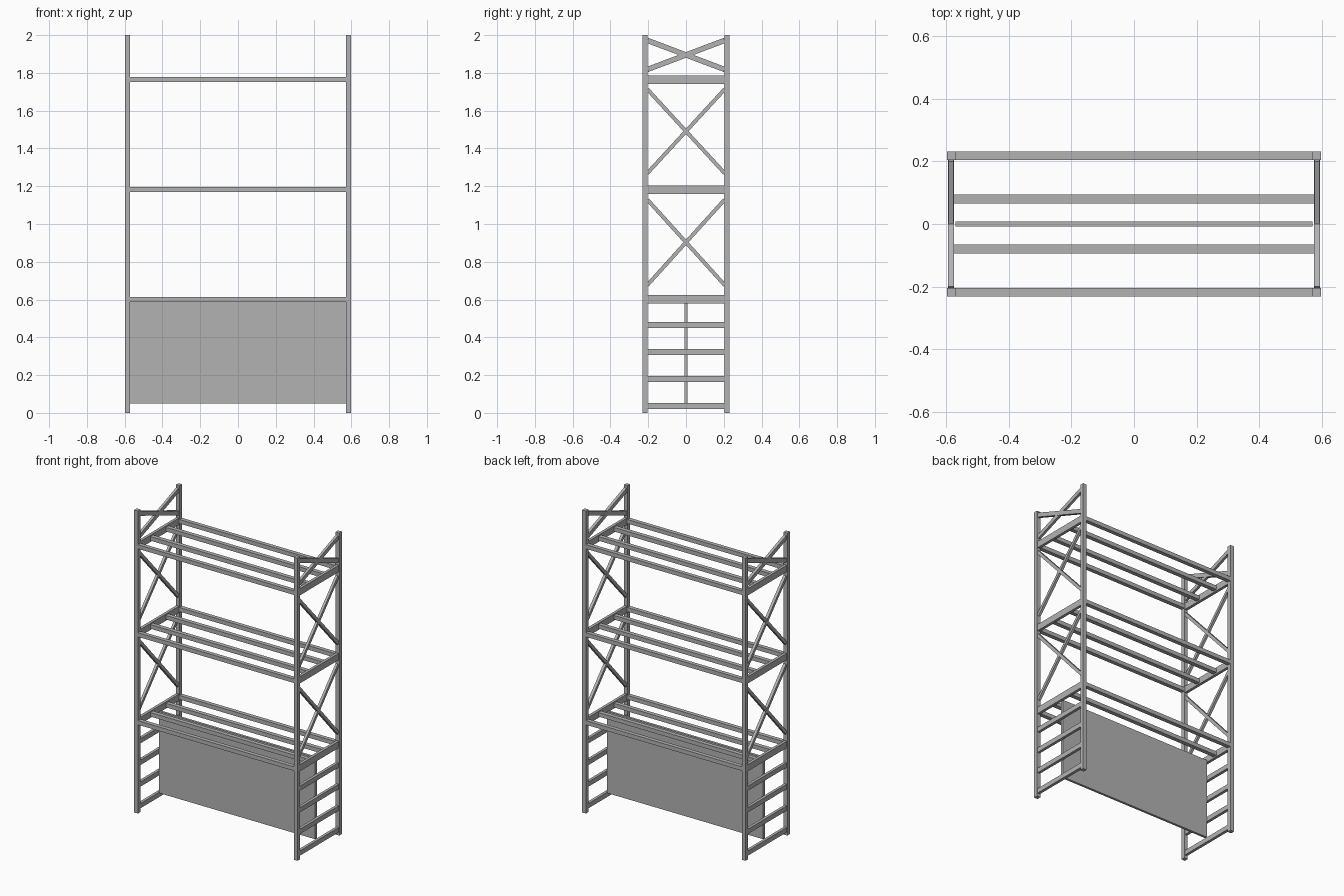
import bpy
from mathutils import Vector

cube = bpy.data.objects.get("Cube")
if cube:
    bpy.data.objects.remove(cube, do_unlink=True)

# Single grey metal colour
GREY = (0.45, 0.45, 0.45, 1)
metal = bpy.data.materials.new("grey_metal")
metal.diffuse_color = GREY
metal.use_nodes = True
metal.node_tree.nodes["Principled BSDF"].inputs["Base Color"].default_value = GREY

POST_X, POST_Y, POST = 0.584, 0.218, 0.027
INNER_X, INNER_Y = POST_X - POST / 2, POST_Y - POST / 2
SIDES = (("left", 1), ("right", -1))
ENDS = (("front", -1), ("back", 1))


def box(name, centre, size, tilt=0):
    """Box of the given size, turned about x by tilt."""
    bpy.ops.mesh.primitive_cube_add(size=1, location=centre, rotation=(tilt, 0, 0))
    ob = bpy.context.object
    ob.name = name
    ob.scale = size
    ob.data.materials.append(metal)
    return ob


def brace(name, x, start, end, width, thick):
    """Flat diagonal bar between two (y, z) points."""
    a, b = Vector(start), Vector(end)
    mid, d = (a + b) / 2, b - a
    tilt = Vector((1, 0)).angle_signed(d)
    box(name, (x, mid.x, mid.y), (width, d.length, thick), -tilt)


# Corner posts
for side, sx in SIDES:
    for end, sy in ENDS:
        box(f"{end}_{side}_post", (sx * POST_X, sy * POST_Y, 1), (POST, POST, 2))

# Shelf levels: four long beams resting between deep end rails
for level, z in (("lower", 0.601), ("middle", 1.182), ("upper", 1.764)):
    for end, sy in ENDS:
        box(f"{level}_{end}_beam", (0, sy * POST_Y, z), (2 * INNER_X, POST, 0.027))
        box(f"{level}_inner_{end}_beam", (0, sy * 0.08, z), (1.15, 0.028, 0.027))
    for side, sx in SIDES:
        box(f"{level}_{side}_rail", (sx * POST_X, 0, z), (0.019, 2 * INNER_Y, 0.044))

# Ladder rungs and crossed braces on both ends
for side, sx in SIDES:
    for i in range(4):
        box(f"{side}_rung", (sx * POST_X, 0, 0.037 + i * 0.143), (0.019, 2 * INNER_Y, 0.032))
    for z, half, thick in ((0.903, 0.226, 0.02), (1.491, 0.222, 0.02), (1.895, 0.077, 0.028)):
        for end, sy in ENDS:
            brace(f"{side}_{end}_brace", sx * POST_X, (-INNER_Y, z + sy * half),
                  (INNER_Y, z - sy * half), 0.018 + sy * 0.001, thick)

# Central divider panel
box("divider_panel", (0, 0, 0.32), (2 * INNER_X, 0.016, 0.54))
